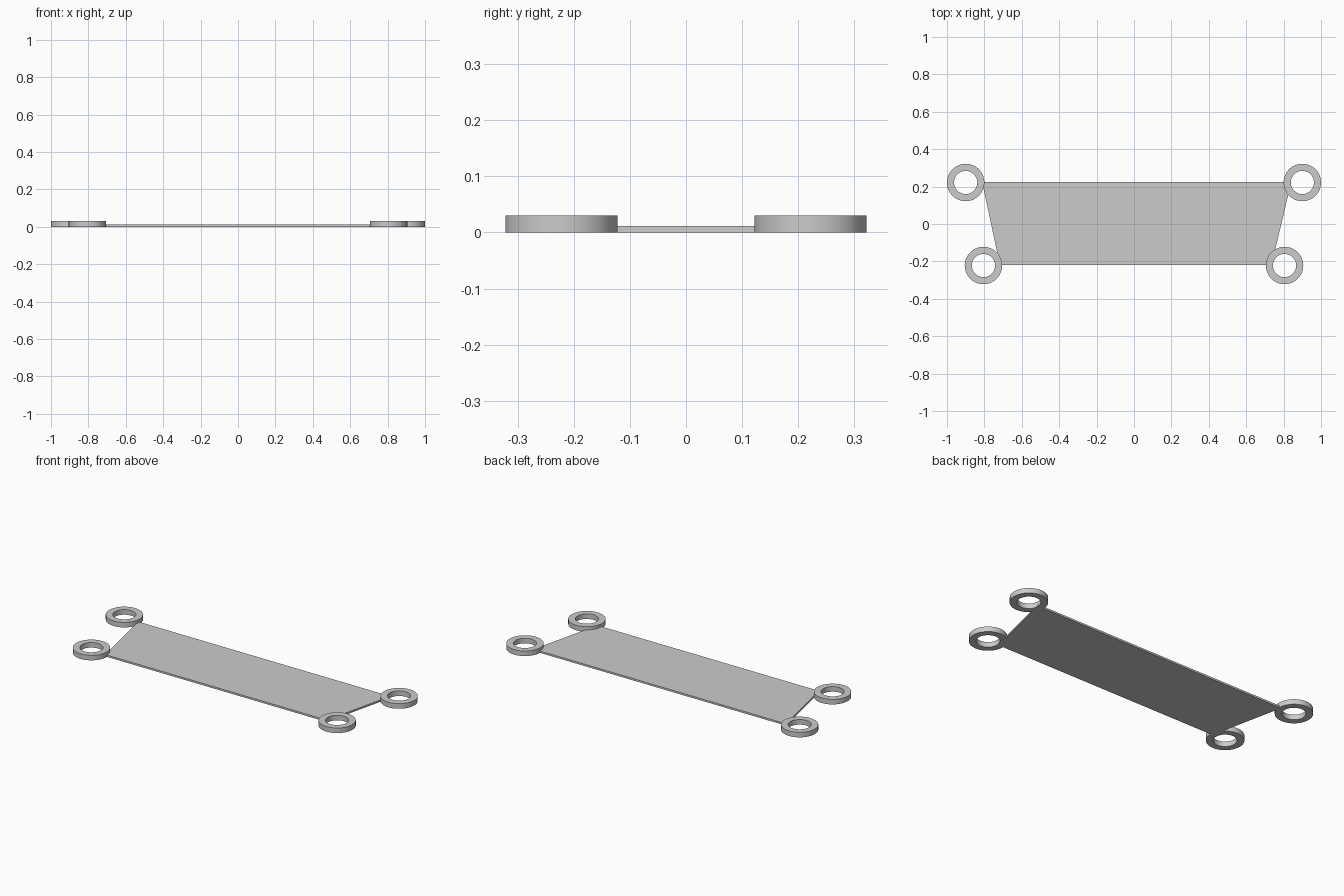
import bpy, bmesh, math

cube = bpy.data.objects.get("Cube")
if cube:
    bpy.data.objects.remove(cube, do_unlink=True)

grey = bpy.data.materials.new("light grey")
grey.use_nodes = True
colour = (0.6, 0.6, 0.6, 1)
grey.diffuse_color = colour
grey.node_tree.nodes["Principled BSDF"].inputs["Base Color"].default_value = colour


def finish(name, bm, location=(0, 0, 0)):
    bmesh.ops.recalc_face_normals(bm, faces=bm.faces)
    mesh = bpy.data.meshes.new(name)
    bm.to_mesh(mesh)
    bm.free()
    mesh.materials.append(grey)
    obj = bpy.data.objects.new(name, mesh)
    obj.location = location
    bpy.context.collection.objects.link(obj)
    return obj


def ring(name, x, y, outer=0.1, inner=0.062, height=0.03, sides=64):
    # Spin a rectangular section around the vertical axis
    bm = bmesh.new()
    section = [(inner, 0), (outer, 0), (outer, height), (inner, height)]
    verts = [bm.verts.new((r, 0, z)) for r, z in section]
    edges = [bm.edges.new((verts[i], verts[(i + 1) % 4])) for i in range(4)]
    bmesh.ops.spin(bm, geom=verts + edges, axis=(0, 0, 1), cent=(0, 0, 0),
                   angle=math.tau, steps=sides, use_merge=True)
    bmesh.ops.remove_doubles(bm, verts=bm.verts, dist=0.0001)
    obj = finish(name, bm, (x, y, 0))
    bpy.ops.object.select_all(action='DESELECT')
    obj.select_set(True)
    bpy.context.view_layer.objects.active = obj
    bpy.ops.object.shade_smooth_by_angle(angle=math.radians(30))


# Thin tapered plate, slightly wider at the back
bm = bmesh.new()
outline = [(-0.717, -0.22), (0.735, -0.22), (0.841, 0.224), (-0.812, 0.224)]
base = bm.faces.new([bm.verts.new((x, y, 0)) for x, y in outline])
top = bmesh.ops.extrude_face_region(bm, geom=[base], use_keep_orig=True)
bmesh.ops.translate(bm, vec=(0, 0, 0.011),
                    verts=[g for g in top["geom"] if isinstance(g, bmesh.types.BMVert)])
finish("plate", bm)

# Corner rings
for side, sign in (("left", 1), ("right", -1)):
    ring("back_" + side + "_ring", sign * 0.9, 0.222)
    ring("front_" + side + "_ring", sign * 0.805, -0.222)
